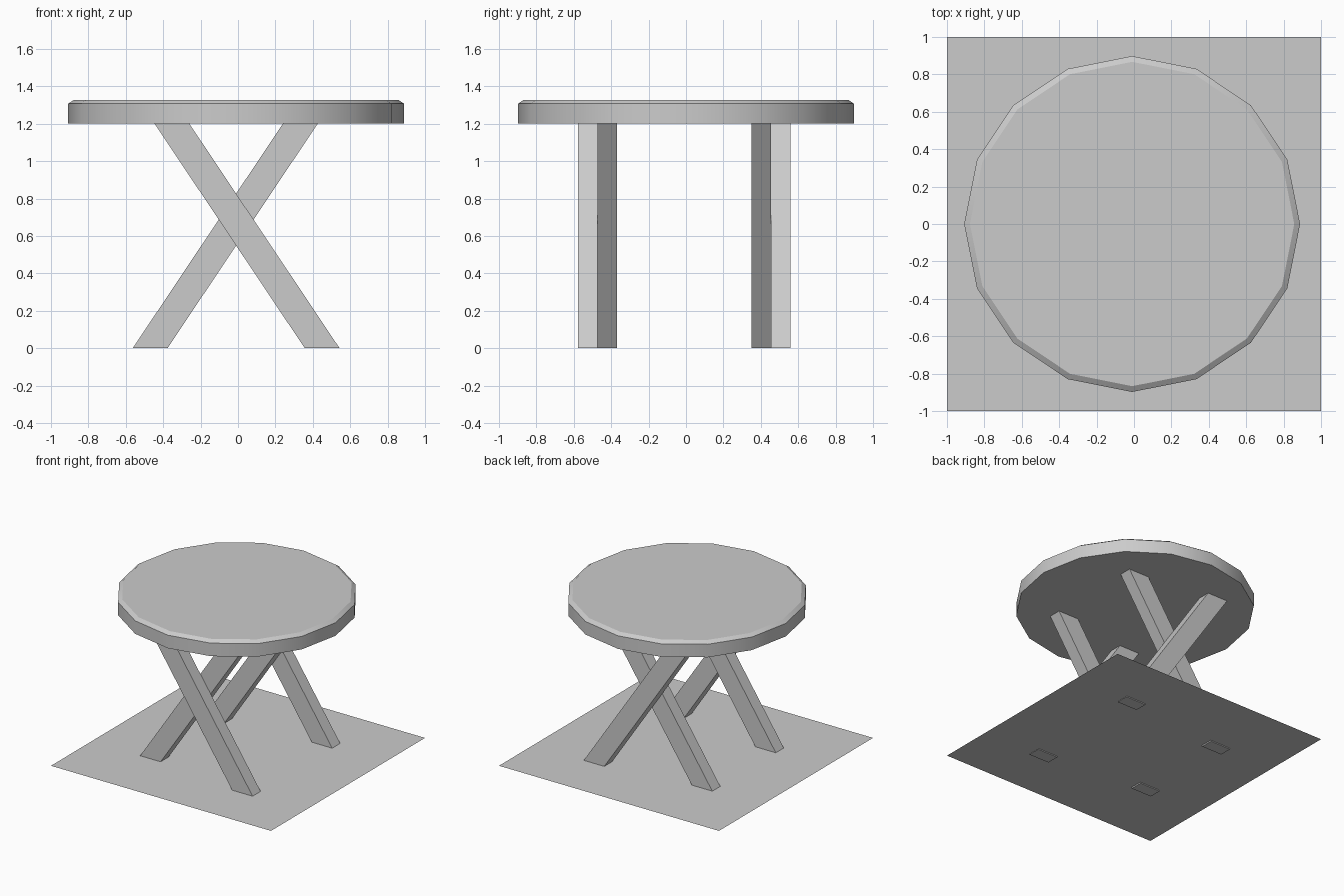
import bpy
import bmesh
from math import radians

if "Cube" in bpy.data.objects:
    bpy.data.objects.remove(bpy.data.objects["Cube"], do_unlink=True)

grey = bpy.data.materials.new("plain_grey")
grey.use_nodes = True
colour = (0.6, 0.6, 0.6, 1)
grey.diffuse_color = colour
grey.node_tree.nodes["Principled BSDF"].inputs["Base Color"].default_value = colour

CX = -0.01        # table sits slightly off the floor's centre
FLOOR_Z = 0.008
TOP_Z = 1.2       # underside of the tabletop


def finish(bm, name):
    bmesh.ops.recalc_face_normals(bm, faces=bm.faces)
    mesh = bpy.data.meshes.new(name)
    bm.to_mesh(mesh)
    bm.free()
    mesh.materials.append(grey)
    obj = bpy.data.objects.new(name, mesh)
    bpy.context.collection.objects.link(obj)
    return obj


def extrude(bm, face, offset):
    """Push a face along an offset, leaving walls behind."""
    result = bmesh.ops.extrude_face_region(bm, geom=[face])["geom"]
    verts = [g for g in result if isinstance(g, bmesh.types.BMVert)]
    bmesh.ops.translate(bm, verts=verts, vec=offset)
    bmesh.ops.delete(bm, geom=[face], context="FACES_KEEP_BOUNDARY") if not face.is_valid else None
    return verts


# Floor: single thin sheet
bm = bmesh.new()
bmesh.ops.create_grid(bm, x_segments=1, y_segments=1, size=1)
floor = finish(bm, "floor")
floor.location.z = FLOOR_Z

# Tabletop: sixteen-sided disc with a chamfered upper rim
profile = [(0.898, TOP_Z), (0.898, 1.307), (0.867, 1.328)]
bm = bmesh.new()
rings = []
for radius, z in profile:
    ring = bmesh.ops.create_circle(bm, segments=16, radius=radius)["verts"]
    bmesh.ops.translate(bm, verts=ring, vec=(CX, 0, z))
    rings.append(ring)
for low, high in zip(rings, rings[1:]):
    for i in range(16):
        j = (i + 1) % 16
        bm.faces.new((low[i], low[j], high[j], high[i]))
bm.faces.new(rings[0])
bm.faces.new(rings[-1])
tabletop = finish(bm, "tabletop")
bpy.ops.object.select_all(action="DESELECT")
tabletop.select_set(True)
bpy.context.view_layer.objects.active = tabletop
bpy.ops.object.shade_smooth_by_angle(angle=radians(30))


def leg(name, lean, y):
    """Slanted plank cut level at foot and head; lean is the side of its foot."""
    outline = [(0.367, 0), (0.553, 0), (-0.25, TOP_Z), (-0.436, TOP_Z)]
    bm = bmesh.new()
    near, far = ([bm.verts.new((CX + lean * x, y + dy, z)) for x, z in outline]
                 for dy in (0, 0.104))
    bm.faces.new(near)
    bm.faces.new(far)
    for i in range(4):
        j = (i + 1) % 4
        bm.faces.new((near[i], near[j], far[j], far[i]))
    finish(bm, name)


# Two crossed pairs of legs, one at the front and one at the back
leg("front_outer_leg", 1, -0.578)
leg("front_inner_leg", -1, -0.474)
leg("back_inner_leg", -1, 0.351)
leg("back_outer_leg", 1, 0.455)
